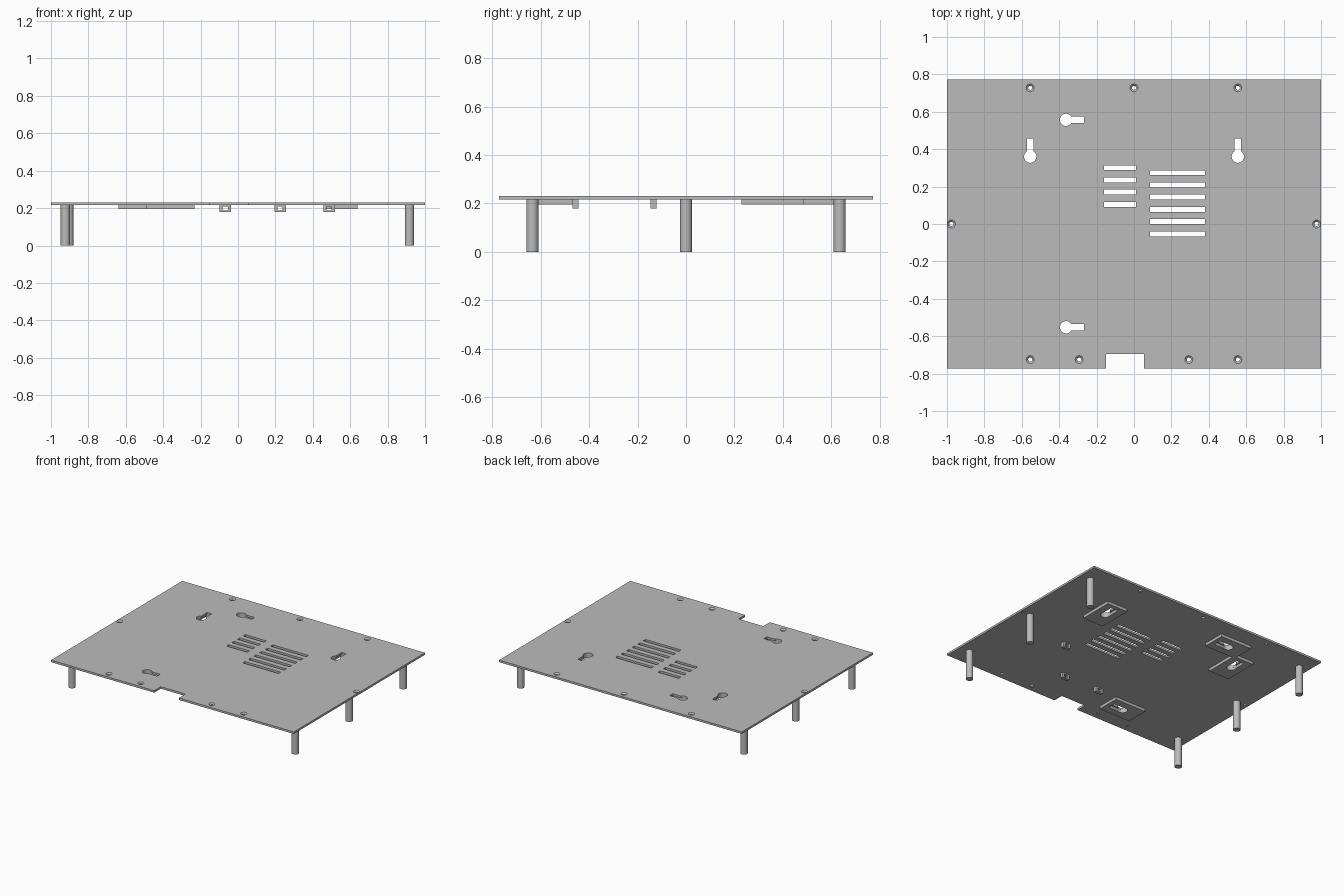
import bpy, bmesh
from math import cos, sin, pi, asin

cube = bpy.data.objects.get("Cube")
if cube:
    bpy.data.objects.remove(cube, do_unlink=True)

TOP, UNDER, PAD_LOW, LOOP_LOW = 0.231, 0.216, 0.195, 0.179

grey = bpy.data.materials.new("plain_grey")
grey.use_nodes = True
grey.diffuse_color = (0.5, 0.5, 0.5, 1)
grey.node_tree.nodes["Principled BSDF"].inputs["Base Color"].default_value = (0.5, 0.5, 0.5, 1)


def loft(bm, rings):
    """Closed solid through matching rings of (x, y, z) points."""
    loops = [[bm.verts.new(p) for p in ring] for ring in rings]
    bm.faces.new(loops[0][::-1])
    bm.faces.new(loops[-1])
    for a, b in zip(loops, loops[1:]):
        n = len(a)
        for i in range(n):
            j = (i + 1) % n
            bm.faces.new((a[i], a[j], b[j], b[i]))


def prism(bm, outline, z0, z1):
    loft(bm, [[(x, y, z) for x, y in outline] for z in (z0, z1)])


def rect(x0, x1, y0, y1):
    return [(x0, y0), (x1, y0), (x1, y1), (x0, y1)]


def circle(x, y, r, n=24):
    return [(x + r * cos(2 * pi * i / n), y + r * sin(2 * pi * i / n)) for i in range(n)]


def keyhole(x, y, upright, half_slot, reach=0.096, r=0.033):
    """Round opening with a square-ended slot towards +x, or +y if upright."""
    a = asin(half_slot / r)
    n = 20
    pts = [(r * cos(a + (2 * pi - 2 * a) * i / n), r * sin(a + (2 * pi - 2 * a) * i / n))
           for i in range(n + 1)]
    pts += [(reach, -half_slot), (reach, half_slot)]
    if upright:
        pts = [(-v, u) for u, v in pts]
    return [(x + u, y + v) for u, v in pts]


def make(name, bm, smooth=False):
    bmesh.ops.recalc_face_normals(bm, faces=bm.faces)
    mesh = bpy.data.meshes.new(name)
    bm.to_mesh(mesh)
    bm.free()
    mesh.materials.append(grey)
    obj = bpy.data.objects.new(name, mesh)
    bpy.context.collection.objects.link(obj)
    if smooth:
        shade(obj)
    return obj


def select(obj):
    bpy.ops.object.select_all(action='DESELECT')
    obj.select_set(True)
    bpy.context.view_layer.objects.active = obj


def shade(obj):
    select(obj)
    bpy.ops.object.shade_smooth_by_angle(angle=0.6)


def cut(obj, cutter_bm):
    cutter = make("cutter", cutter_bm)
    cutter.hide_render = True
    mod = obj.modifiers.new("cut", 'BOOLEAN')
    mod.operation = 'DIFFERENCE'
    mod.solver = 'EXACT'
    mod.object = cutter
    select(obj)
    bpy.ops.object.modifier_apply(modifier=mod.name)
    bpy.data.objects.remove(cutter, do_unlink=True)
    shade(obj)


# Mounting keyholes: position and whether the slot runs towards +y
keyholes = [(-0.363, 0.557, False), (-0.363, -0.552, False),
            (-0.555, 0.36, True), (0.555, 0.36, True)]

# Panel with the cable notch in its front edge
bm = bmesh.new()
e, notch = 0.772, -0.695
prism(bm, [(-1, -e), (-0.15, -e), (-0.15, notch), (0.053, notch), (0.053, -e),
           (1, -e), (1, e), (-1, e)], UNDER, TOP)
panel = make("panel", bm)

# Panel openings: keyholes, two vent groups and countersunk screw holes
bm = bmesh.new()
for x, y, upright in keyholes:
    prism(bm, keyhole(x, y, upright, 0.018), 0.2, 0.25)
for x0, x1, y_top, count in ((-0.16, 0.012, 0.301, 4), (0.086, 0.38, 0.274, 6)):
    for i in range(count):
        y = y_top - 0.0653 * i
        prism(bm, rect(x0, x1, y - 0.013, y + 0.013), 0.2, 0.25)
screws = [(x, 0.728) for x in (-0.555, 0, 0.555)]
screws += [(x, -0.725) for x in (-0.555, -0.293, 0.293, 0.555)]
screws += [(-0.976, 0), (0.976, 0)]
for x, y in screws:
    loft(bm, [[(u, v, z) for u, v in circle(x, y, r, 16)]
              for z, r in ((0.2, 0.011), (0.222, 0.011), (0.234, 0.025))])
cut(panel, bm)

# Reinforcing pads under the keyholes, with room for the screw head
for k, (x, y, upright) in enumerate(keyholes):
    bm = bmesh.new()
    if upright:
        outline = rect(x - 0.085, x + 0.085, y - 0.13, y + 0.128)
    else:
        outline = rect(x - 0.128, x + 0.13, y - 0.085, y + 0.085)
    prism(bm, outline, PAD_LOW, UNDER)
    pad = make(f"keyhole_pad_{k + 1}", bm)
    bm = bmesh.new()
    prism(bm, keyhole(x, y, upright, 0.03), 0.17, 0.24)
    cut(pad, bm)

# Legs
for side, x_mid, x_end in (("left", 0.917, 0.917), ("right", -0.905, -0.923)):
    for place, x, y in (("front", x_end, -0.635), ("middle", x_mid, 0), ("back", x_end, 0.635)):
        bm = bmesh.new()
        prism(bm, circle(x, y, 0.025, 32), 0, UNDER)
        make(f"{place}_{side}_leg", bm, smooth=True)

# Small cable tie loops, open from front to back
for k, (x, y) in enumerate(((-0.068, -0.457), (0.225, -0.457), (0.487, -0.135))):
    bm = bmesh.new()
    prism(bm, rect(x - 0.031, x + 0.031, y - 0.0125, y + 0.0125), LOOP_LOW, UNDER)
    loop = make(f"cable_loop_{k + 1}", bm)
    bm = bmesh.new()
    prism(bm, rect(x - 0.014, x + 0.014, y - 0.05, y + 0.05), 0.188, 0.208)
    cut(loop, bm)
